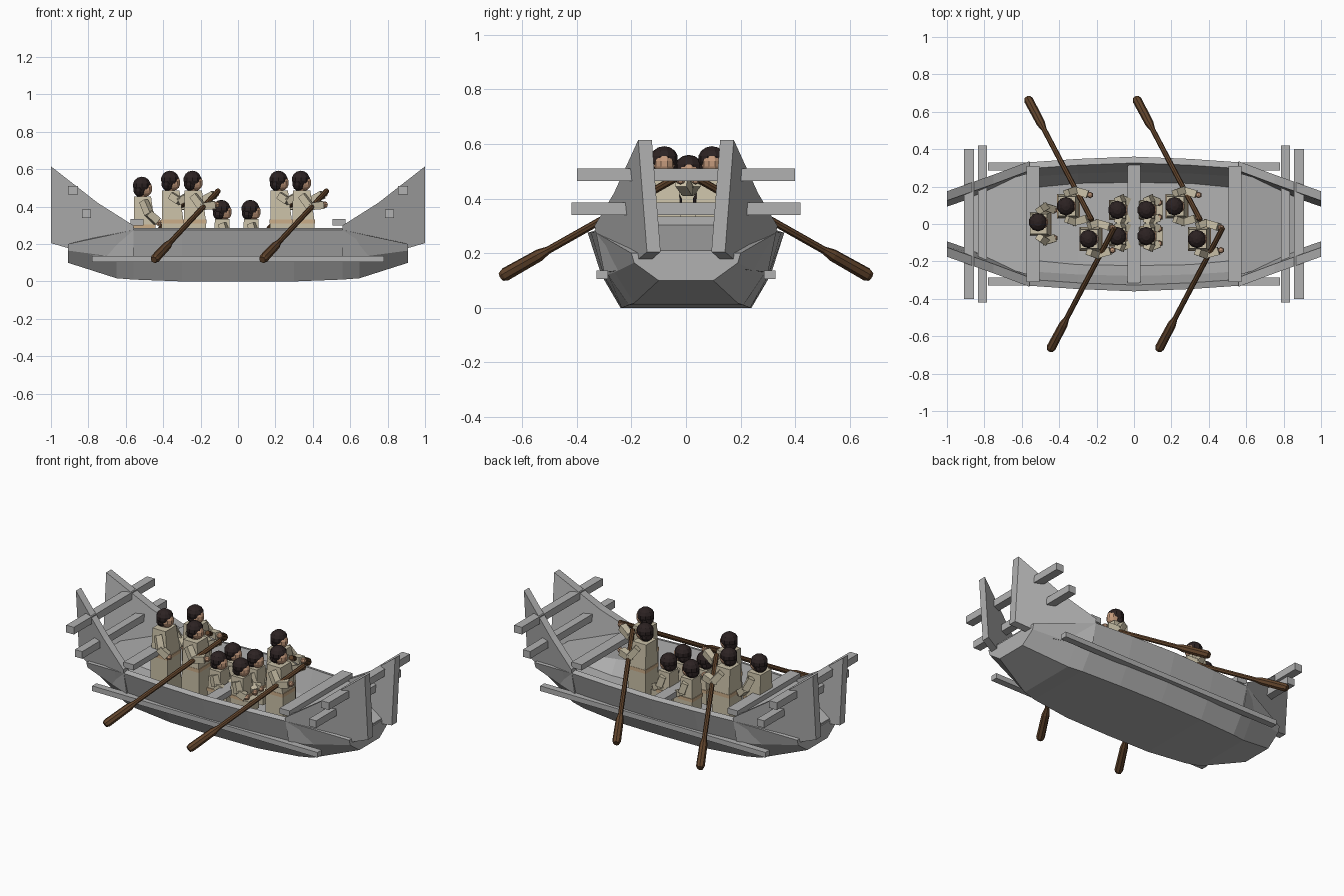
import bpy, bmesh, math
from mathutils import Vector

if "Cube" in bpy.data.objects:
    bpy.data.objects.remove(bpy.data.objects["Cube"])


def material(name, rgb):
    m = bpy.data.materials.new(name)
    m.diffuse_color = (*rgb, 1)
    m.use_nodes = True
    m.node_tree.nodes["Principled BSDF"].inputs["Base Color"].default_value = m.diffuse_color
    return m


GREY = material("weathered grey", (0.44, 0.44, 0.44))
CLOTH = material("cream cloth", (0.58, 0.52, 0.38))
SKIN = material("skin", (0.55, 0.32, 0.20))
SASH = material("tan sash", (0.60, 0.42, 0.25))
HAIR = material("dark hair", (0.025, 0.016, 0.016))
WOOD = material("brown wood", (0.12, 0.058, 0.025))


def build(name, verts, faces, mat, recalc=True):
    mesh = bpy.data.meshes.new(name)
    mesh.from_pydata([tuple(v) for v in verts], [], faces)
    if recalc:
        bm = bmesh.new()
        bm.from_mesh(mesh)
        bmesh.ops.recalc_face_normals(bm, faces=bm.faces)
        bm.to_mesh(mesh)
        bm.free()
    mesh.materials.append(mat)
    ob = bpy.data.objects.new(name, mesh)
    bpy.context.collection.objects.link(ob)
    return ob


def loft(name, rings, mat):
    """Closed solid through rings with equal point counts."""
    n = len(rings[0])
    verts = [p for r in rings for p in r]
    faces = [(i * n + j, i * n + (j + 1) % n, (i + 1) * n + (j + 1) % n, (i + 1) * n + j)
             for i in range(len(rings) - 1) for j in range(n)]
    faces += [tuple(range(n)), tuple(range(len(verts) - n, len(verts)))]
    return build(name, verts, faces, mat)


def rect(x, y, z, w, d):
    return [(x + a * w / 2, y + b * d / 2, z) for a, b in ((-1, -1), (1, -1), (1, 1), (-1, 1))]


def box(name, x, y, z0, z1, w, d, mat, top=1.0, lean=0.0):
    return loft(name, [rect(x, y, z0, w, d), rect(x + lean, y, z1, w * top, d * top)], mat)


def rod(name, a, b, stops, sides, mat, turn=0.0):
    """Tapered rod from a to b; stops are (fraction, radius)."""
    a, b = Vector(a), Vector(b)
    q = (b - a).to_track_quat('Z', 'Y')
    rings = []
    for t, r in stops:
        rings.append([a.lerp(b, t) + q @ Vector((r * math.cos(k * math.tau / sides + turn),
                                                 r * math.sin(k * math.tau / sides + turn), 0))
                      for k in range(sides)])
    return loft(name, rings, mat)


def ball(name, pos, scale, mat, seg=10, rings=7):
    bm = bmesh.new()
    bmesh.ops.create_uvsphere(bm, u_segments=seg, v_segments=rings, radius=1)
    for v in bm.verts:
        v.co = Vector(pos) + Vector([c * s for c, s in zip(v.co, scale)])
    mesh = bpy.data.meshes.new(name)
    bm.to_mesh(mesh)
    bm.free()
    mesh.materials.append(mat)
    ob = bpy.data.objects.new(name, mesh)
    bpy.context.collection.objects.link(ob)
    return ob


# Hull shell: x, then (half width, height) of bottom, chine and gunwale
half = [(0, (.24, 0), (.31, .12), (.36, .275)),
        (.30, (.235, 0), (.302, .12), (.348, .275)),
        (.56, (.21, .01), (.285, .122), (.33, .275)),
        (.65, (.19, .017), (.262, .13), (.295, .255)),
        (.91, (.10, .10), (.19, .165), (.20, .20))]
stations = [(-s[0],) + s[1:] for s in half[:0:-1]] + half
verts = []
for x, b, c, g in stations:
    verts += [(x, y, z) for y, z in (g, c, b)] + [(x, -y, z) for y, z in (b, c, g)]
faces = [(i * 6 + j, i * 6 + 6 + j, i * 6 + 7 + j, i * 6 + 1 + j)
         for i in range(len(stations) - 1) for j in range(5)]
faces += [tuple(range(6)), tuple(range(len(verts) - 1, len(verts) - 7, -1))]
hull = build("hull", verts, faces, GREY, recalc=False)
shell = hull.modifiers.new("planking", 'SOLIDIFY')
shell.thickness = 0.035
shell.offset = -1

# Upswept end boards, benches, sloping decks and crossbeams
profile = [(.56, .13), (.56, .30), (.75, .42), (1.0, .615), (1.0, .205), (.78, .14)]


def board_y(x, z):
    t = (x - .56) / .44
    low, high = .30 + t * (.143 - .30), .335 + t * (.175 - .335)
    zl, zh = .13 + t * .075, .30 + t * .315
    return low + (high - low) * (z - zl) / (zh - zl)


for sx in (-1, 1):
    for sy in (-1, 1):
        loft("end_board", [[(sx * x, sy * (board_y(x, z) - inset), z) for x, z in profile]
                           for inset in (0, .05)], GREY)
    loft("end_deck", [[(sx * .57, -.27, z), (sx * .57, .27, z),
                       (sx * .905, .17, z - .095), (sx * .905, -.17, z - .095)]
                      for z in (.28, .305)], GREY)
    box("end_bench", sx * .54, 0, .30, .335, .07, .62, GREY)
    box("lower_crossbeam", sx * .81, 0, .34, .385, .05, .84, GREY)
    box("upper_crossbeam", sx * .883, 0, .465, .51, .053, .80, GREY)
box("middle_bench", 0, 0, .215, .25, .07, .63, GREY)
for sy in (-1, 1):
    box("side_rail", 0, sy * .307, .105, .137, 1.56, .042, GREY)


def head(x, y, z):
    rod("neck", (x, y, z - .085), (x, y, z - .02), [(0, .02), (1, .02)], 6, SKIN)
    ball("face", (x + .014, y, z - .010), (.040, .038, .043), SKIN)
    ball("hair", (x - .004, y, z + .008), (.050, .051, .046), HAIR)
    ball("back_hair", (x - .015, y, z - .018), (.036, .046, .036), HAIR)


def arm(shoulder, elbow, hand):
    r = math.pi / 4
    rod("upper_arm", shoulder, elbow, [(0, .026), (1, .028)], 4, CLOTH, r)
    rod("sleeve", elbow, hand, [(-.1, .026), (.85, .030)], 4, CLOTH, r)
    ball("hand", hand, (.018, .018, .018), SKIN, 6, 4)


def oar(hand, tip):
    rod("oar_shaft", hand, tip, [(0, .014), (.82, .014)], 8, WOOD)
    rod("oar_blade", hand, tip, [(.74, .014), (.79, .023), (.98, .025), (1, .018)], 8, WOOD)


# Standing rowers with their oars
for x, s in ((-.36, 1), (-.24, -1), (.22, 1), (.34, -1)):
    y = s * (.095 if s > 0 else .08)
    box("rower_skirt", x + .01, y, .04, .315, .125, .13, CLOTH, .95)
    box("rower_sash", x + .01, y, .31, .332, .122, .128, SASH)
    box("rower_torso", x + .01, y, .33, .485, .115, .125, CLOTH, .82, -.01)
    for k in (-1, 1):
        low = .41 if k == s else .47
        arm((x, y + k * .07, .46), (x + .045, y + k * .085, .40 if k == s else .43),
            (x + .125, y + k * .06, low))
    head(x, y, .538)
    oar((x + .135, s * .02, .485), (x - .21, s * .675, .115))

# Steersman at the stern
box("steersman_skirt", -.50, 0, .04, .29, .12, .14, CLOTH, .95)
box("steersman_sash", -.50, 0, .285, .305, .117, .136, SASH)
box("steersman_torso", -.50, 0, .30, .455, .11, .13, CLOTH, .82, -.01)
for k in (-1, 1):
    arm((-.505, k * .072, .43), (-.475, k * .092, .36), (-.425, k * .075, .315))
head(-.51, .01, .506)

# Seated passengers
for x in (-.085, .07):
    for y in (-.065, .075):
        box("passenger_lap", x + .02, y, .13, .205, .13, .10, CLOTH)
        box("passenger_sash", x, y, .20, .22, .098, .108, SASH)
        box("passenger_torso", x, y, .215, .335, .09, .10, CLOTH, .85)
        for k in (-1, 1):
            arm((x, y + k * .052, .31), (x + .02, y + k * .06, .25), (x + .065, y + k * .04, .225))
        head(x, y, .382)
